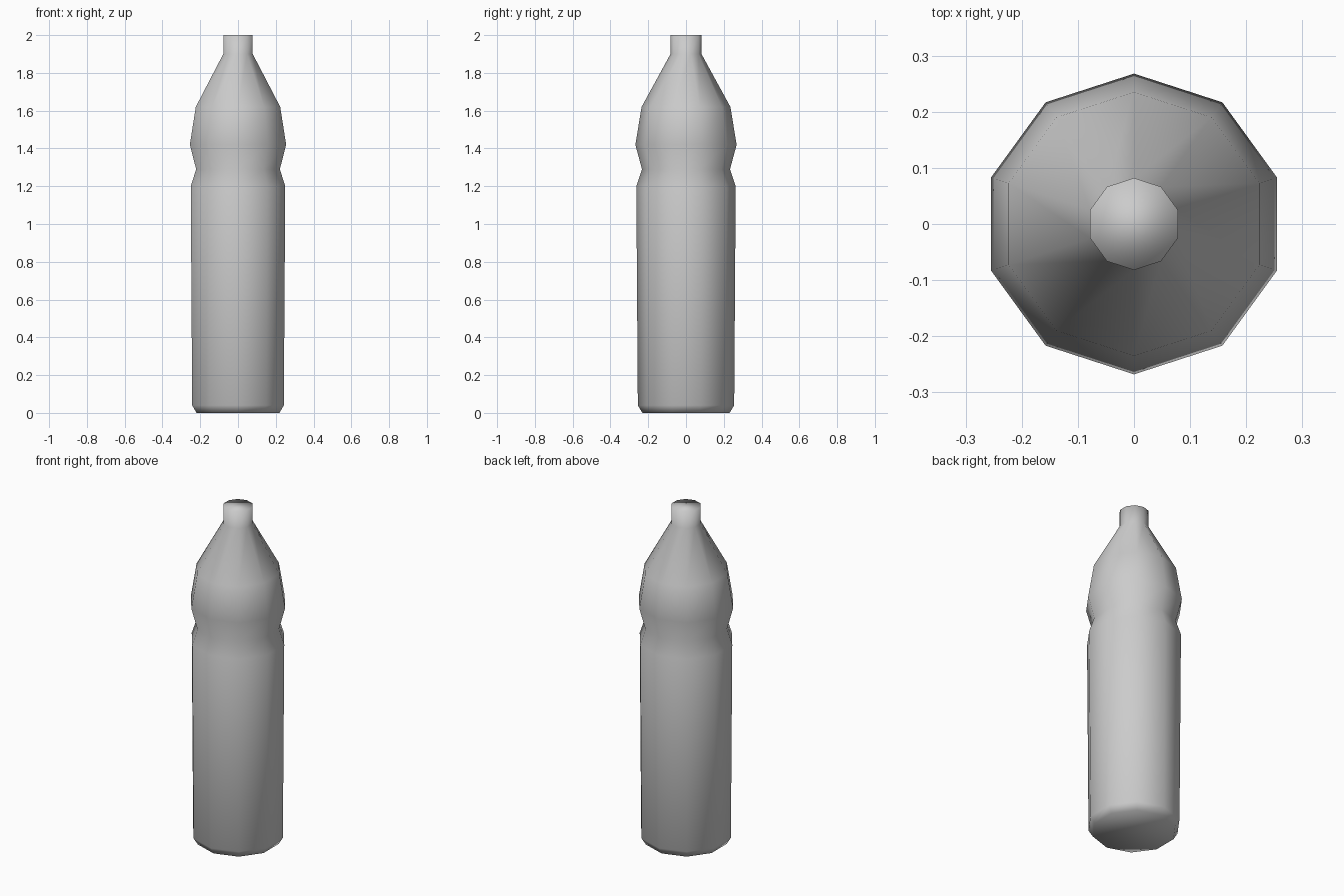
import bpy, bmesh, math

if "Cube" in bpy.data.objects:
    bpy.data.objects.remove(bpy.data.objects["Cube"])

SIDES = 10
# Bottle profile: (corner radius, height)
PROFILE = [(0.231, 0.0), (0.255, 0.04), (0.263, 1.20), (0.233, 1.29),
           (0.268, 1.42), (0.235, 1.62), (0.082, 1.90), (0.082, 2.0)]

bm = bmesh.new()

# Stacked ten-sided rings with a corner facing +y
rings = []
for r, z in PROFILE:
    ring = []
    for i in range(SIDES):
        a = math.pi / 2 + 2 * math.pi * i / SIDES
        ring.append(bm.verts.new((r * math.cos(a), r * math.sin(a), z)))
    rings.append(ring)

# Walls
for lo, hi in zip(rings, rings[1:]):
    for i in range(SIDES):
        j = (i + 1) % SIDES
        bm.faces.new((lo[i], lo[j], hi[j], hi[i]))

# Base and closed mouth
bm.faces.new(rings[0][::-1])
bm.faces.new(rings[-1])

for f in bm.faces:
    f.smooth = True

mesh = bpy.data.meshes.new("bottle")
bm.to_mesh(mesh)
bm.free()
bottle = bpy.data.objects.new("bottle", mesh)
bpy.context.collection.objects.link(bottle)
